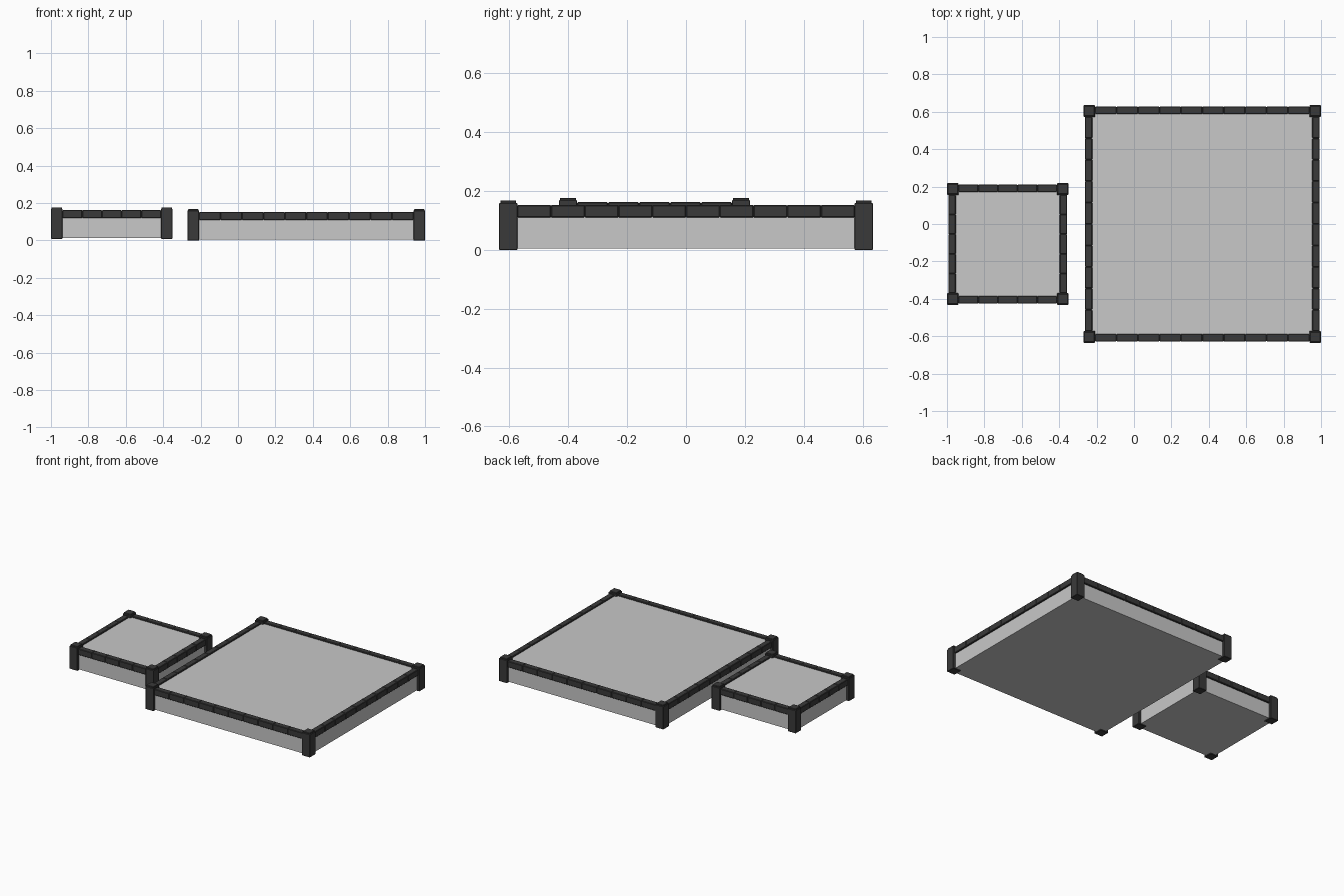
import bpy
import bmesh
from mathutils import Matrix, Vector

default = bpy.data.objects.get("Cube")
if default:
    bpy.data.objects.remove(default, do_unlink=True)


def flat_material(name, value):
    mat = bpy.data.materials.new(name)
    mat.use_nodes = True
    color = (value, value, value, 1)
    mat.diffuse_color = color
    bsdf = mat.node_tree.nodes["Principled BSDF"]
    bsdf.inputs["Base Color"].default_value = color
    bsdf.inputs["Roughness"].default_value = 0.8
    return mat


LIGHT = flat_material("light_grey", 0.58)
DARK = flat_material("charcoal", 0.042)

POST = 0.062        # post thickness
RAIL = 0.04         # rail block thickness
RAIL_INSET = 0.007  # rail set back from the post faces
SLAB_INSET = 0.018


def add_box(bm, low, high):
    low, high = Vector(low), Vector(high)
    size = high - low
    place = Matrix.Translation((low + high) / 2) @ Matrix.Diagonal((*size, 1))
    return bmesh.ops.create_cube(bm, size=1, matrix=place)["verts"]


def make_object(name, bm, mat, bevel=0):
    mesh = bpy.data.meshes.new(name)
    bm.to_mesh(mesh)
    bm.free()
    mesh.materials.append(mat)
    obj = bpy.data.objects.new(name, mesh)
    bpy.context.collection.objects.link(obj)
    if bevel:
        mod = obj.modifiers.new("chamfer", "BEVEL")
        mod.width = bevel
        mod.segments = 1
    return obj


def build_platform(name, cx, cy, half, base, blocks):
    center = Matrix.Translation((cx, cy, base))
    turns = [Matrix.Rotation(i * 1.5707963, 4, "Z") for i in range(4)]

    # Slab
    bm = bmesh.new()
    edge = half - SLAB_INSET
    add_box(bm, (-edge, -edge, 0.005), (edge, edge, 0.144))
    make_object(name + "_slab", bm, LIGHT).matrix_world = center

    # Corner posts with a small chamfered cap
    bm = bmesh.new()
    for turn in turns:
        inner = half - POST
        shaft = add_box(bm, (inner, inner, 0), (half, half, 0.16))
        cap = add_box(bm, (inner + 0.004, inner + 0.004, 0.158),
                      (half - 0.004, half - 0.004, 0.168))
        bmesh.ops.transform(bm, matrix=turn, verts=shaft + cap)
    make_object(name + "_posts", bm, DARK, 0.002).matrix_world = center

    # Rail made of separate edging blocks on each side
    bm = bmesh.new()
    start = -half + POST
    step = -2 * start / blocks
    outer = -half + RAIL_INSET
    for turn in turns:
        for i in range(blocks):
            x = start + i * step
            block = add_box(bm, (x, outer, 0.11),
                            (x + step, outer + RAIL, 0.153))
            bmesh.ops.transform(bm, matrix=turn, verts=block)
    make_object(name + "_rail", bm, DARK, 0.003).matrix_world = center


build_platform("large_platform", 0.365, 0, 0.635, 0, 10)
build_platform("small_platform", -0.675, -0.107, 0.325, 0.009, 5)
